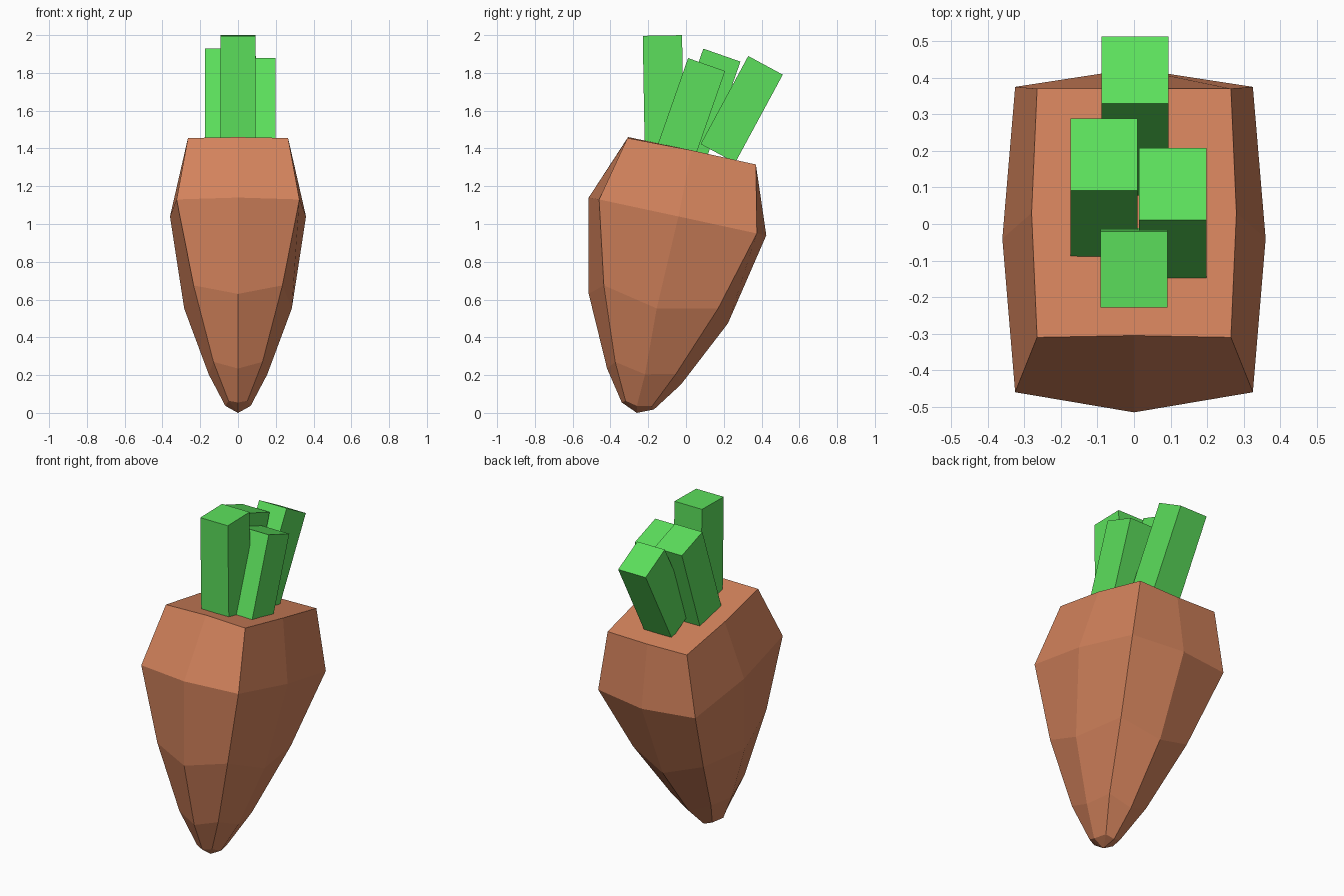
import bpy, bmesh, math
from mathutils import Matrix, Vector

if "Cube" in bpy.data.objects:
    bpy.data.objects.remove(bpy.data.objects["Cube"])


def material(name, color):
    m = bpy.data.materials.new(name)
    m.diffuse_color = (*color, 1)
    m.use_nodes = True
    m.node_tree.nodes["Principled BSDF"].inputs["Base Color"].default_value = m.diffuse_color
    return m


def add_object(name, bm, mat):
    bmesh.ops.recalc_face_normals(bm, faces=bm.faces)
    mesh = bpy.data.meshes.new(name)
    bm.to_mesh(mesh)
    bm.free()
    mesh.materials.append(mat)
    obj = bpy.data.objects.new(name, mesh)
    bpy.context.collection.objects.link(obj)
    return obj


orange = material("root_orange", (0.65, 0.225, 0.107))
green = material("leaf_green", (0.107, 0.74, 0.107))

# Root: eight-sided rings, top to bottom. Each ring gives corner and side
# half-widths, then (y, z) of front middle, front corner, side, back corner, back middle
rings = [
    (0.265, 0.28, [(-0.305, 1.46), (-0.31, 1.455), (0.03, 1.39), (0.37, 1.315), (0.37, 1.31)]),
    (0.325, 0.36, [(-0.515, 1.14), (-0.46, 1.13), (-0.04, 1.04), (0.375, 0.95), (0.425, 0.94)]),
    (0.235, 0.285, [(-0.515, 0.63), (-0.435, 0.675), (-0.155, 0.553), (0.17, 0.553), (0.222, 0.474)]),
    (0.13, 0.155, [(-0.418, 0.235), (-0.375, 0.27), (-0.217, 0.204), (-0.053, 0.207), (-0.026, 0.151)]),
    (0.05, 0.067, [(-0.34, 0.055), (-0.32, 0.064), (-0.26, 0.037), (-0.18, 0.035), (-0.17, 0.018)]),
]
bm = bmesh.new()
loops = []
for corner, side, yz in rings:
    half = [(x, y, z) for x, (y, z) in zip((0, corner, side, corner, 0), yz)]
    mirrored = [(-x, y, z) for x, y, z in half[3:0:-1]]
    loops.append([bm.verts.new(p) for p in half + mirrored])
for a, b in zip(loops, loops[1:]):
    for i in range(8):
        j = (i + 1) % 8
        bm.faces.new((a[i], a[j], b[j], b[i]))
bm.faces.new(loops[0])
tip = bm.verts.new((0, -0.26, 0))
for i in range(8):
    bm.faces.new((loops[-1][i], loops[-1][(i + 1) % 8], tip))
add_object("root", bm, orange)


# Stalks: square bars tilted back, placed by the centre of their top end
def stalk(name, x, y, z, tilt, length):
    bm = bmesh.new()
    bmesh.ops.create_cube(bm, size=1)
    bmesh.ops.translate(bm, verts=bm.verts, vec=(0, 0, -0.5))
    bmesh.ops.scale(bm, verts=bm.verts, vec=(0.184, 0.208, length))
    place = Matrix.Translation(Vector((x, y, z))) @ Matrix.Rotation(-math.radians(tilt), 4, "X")
    bmesh.ops.transform(bm, matrix=place, verts=bm.verts)
    add_object(name, bm, green)


stalk("front_stalk", 0, -0.125, 1.998, -1, 0.61)
stalk("back_stalk", 0.003, 0.421, 1.84, 28.4, 0.53)
stalk("right_stalk", 0.106, 0.109, 1.844, 19.3, 0.48)
stalk("left_stalk", -0.082, 0.19, 1.894, 19.3, 0.545)
